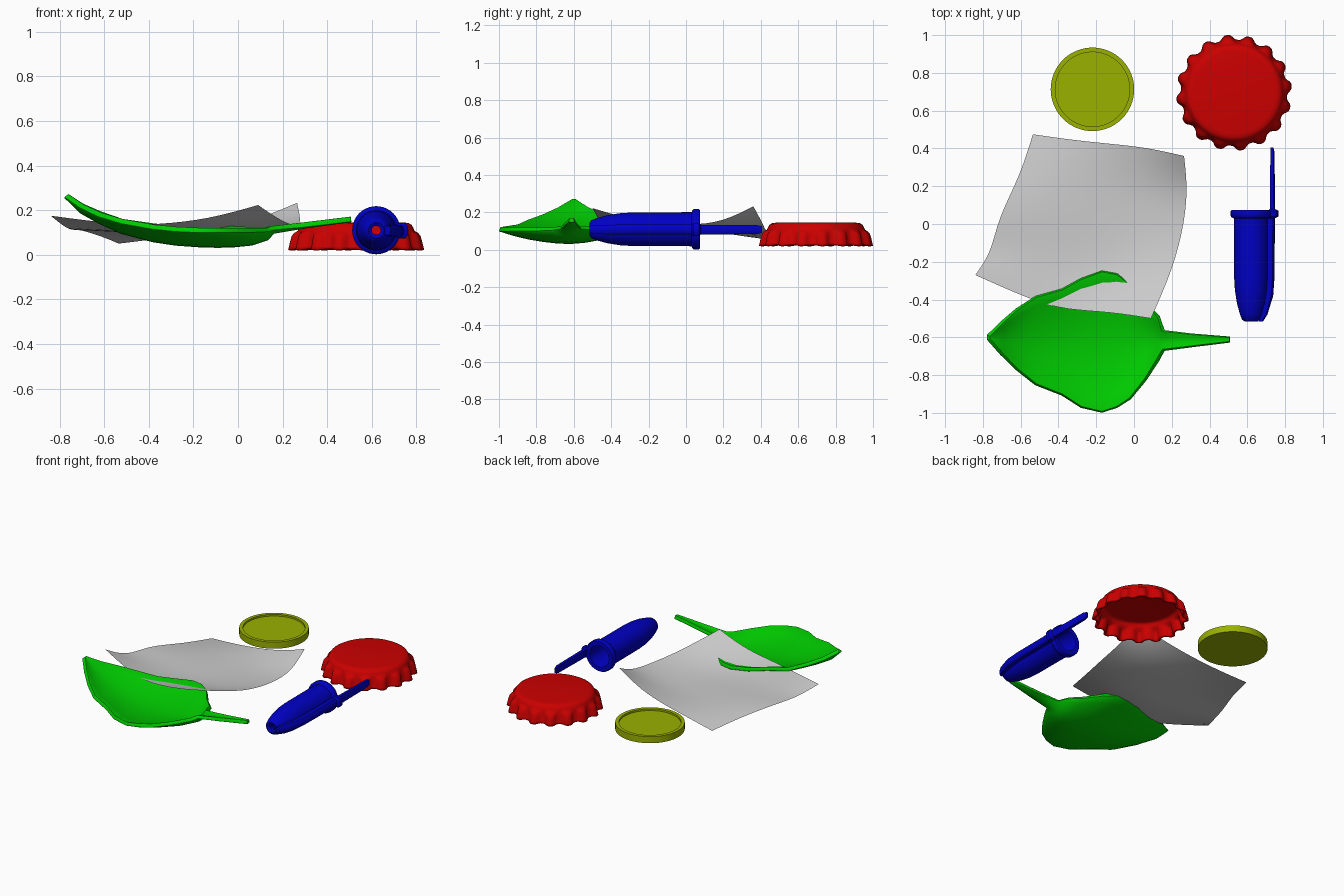
import bpy, bmesh, math

if "Cube" in bpy.data.objects:
    bpy.data.objects.remove(bpy.data.objects["Cube"])


def finish(obj, colour=None, angle=40):
    if colour:
        mat = bpy.data.materials.new(obj.name + "_material")
        mat.diffuse_color = (*colour, 1)
        mat.use_nodes = True
        mat.node_tree.nodes["Principled BSDF"].inputs["Base Color"].default_value = mat.diffuse_color
        obj.data.materials.append(mat)
    bpy.ops.object.select_all(action='DESELECT')
    obj.select_set(True)
    bpy.context.view_layer.objects.active = obj
    bpy.ops.object.shade_smooth_by_angle(angle=math.radians(angle))
    return obj


def loft(name, rows, ring=False, loop=False, caps=False):
    """Skin rows of points; ring closes each row, loop joins last row to first."""
    bm = bmesh.new()
    vs = [[bm.verts.new(p) for p in row] for row in rows]
    n, m = len(vs), len(vs[0])
    for i in range(n if loop else n - 1):
        for j in range(m if ring else m - 1):
            a, b = vs[i], vs[(i + 1) % n]
            k = (j + 1) % m
            bm.faces.new((a[j], a[k], b[k], b[j]))
    if caps:
        bm.faces.new(vs[0])
        bm.faces.new(vs[-1])
    bmesh.ops.recalc_face_normals(bm, faces=bm.faces)
    mesh = bpy.data.meshes.new(name)
    bm.to_mesh(mesh)
    bm.free()
    obj = bpy.data.objects.new(name, mesh)
    bpy.context.collection.objects.link(obj)
    return obj


def circle(r, n):
    return [(r * math.cos(math.tau * i / n), r * math.sin(math.tau * i / n)) for i in range(n)]


# Crumpled paper sheet: coarse control grid, front row to back row
paper_rows = [
    [(-.84, -.27, .175), (-.54, -.405, .135), (-.36, -.455, .135), (-.13, -.465, .16), (.09, -.5, .223)],
    [(-.755, -.15, .105), (-.52, -.18, .1), (-.28, -.22, .085), (-.04, -.24, .09), (.21, -.23, .14)],
    [(-.72, .03, .118), (-.47, .04, .1), (-.22, 0, .085), (.03, -.02, .085), (.27, .02, .13)],
    [(-.605, .25, .08), (-.4, .24, .085), (-.17, .22, .08), (.06, .19, .09), (.283, .2, .15)],
    [(-.535, .475, .05), (-.33, .445, .075), (-.13, .425, .105), (.07, .405, .15), (.265, .36, .233)],
]
paper = loft("paper_sheet", paper_rows)
if paper.data.polygons[0].normal.z < 0:
    paper.data.flip_normals()
sub = paper.modifiers.new("smooth", 'SUBSURF')
sub.levels = sub.render_levels = 2
sub.boundary_smooth = 'PRESERVE_CORNERS'
finish(paper, angle=60)

# Leaf with stem: x, near edge y, far edge y, midrib z, near edge z, far edge z
leaf_stations = [
    (-.77, -.61, -.59, .263, .266, .266),
    (-.70, -.69, -.52, .195, .218, .22),
    (-.62, -.77, -.45, .15, .18, .185),
    (-.52, -.85, -.385, .105, .15, .15),
    (-.38, -.905, -.345, .068, .125, .13),
    (-.28, -.97, -.29, .053, .115, .12),
    (-.17, -.996, -.25, .045, .11, .12),
    (-.09, -.97, -.265, .043, .11, .12),
    (-.02, -.925, -.315, .045, .11, .118),
    (.06, -.825, -.42, .053, .11, .115),
    (.13, -.715, -.49, .076, .112, .115),
    (.155, -.668, -.565, .105, .12, .12),
    (.3, -.65, -.582, .13, .135, .135),
    (.507, -.625, -.598, .158, .16, .16),
]
leaf_rows = []
for x, y0, y1, zm, z0, z1 in leaf_stations:
    mid, row = (y0 + y1) / 2, []
    for i in range(11):
        t = i / 5 - 1
        edge_y, edge_z, power = (y0, z0, 2) if t < 0 else (y1, z1, 1.6)
        row.append((x, mid + (edge_y - mid) * abs(t), zm + (edge_z - zm) * abs(t) ** power))
    leaf_rows.append(row)
leaf = loft("leaf", leaf_rows)
solid = leaf.modifiers.new("thickness", 'SOLIDIFY')
solid.thickness, solid.offset = .024, 0
bevel = leaf.modifiers.new("round_rim", 'BEVEL')
bevel.width, bevel.segments, bevel.angle_limit = .008, 2, math.radians(50)
finish(leaf, (0, .6, 0), 60)

# Coin with a raised rim around a recessed top face
coin_profile = [(.001, .107), (.197, .107), (.197, .119), (.221, .119), (.221, .073), (.001, .073)]
coin = loft("coin", [[(-.22 + x, .713 + y, z) for x, y in circle(r, 64)] for r, z in coin_profile],
            ring=True, caps=True)
finish(coin, (.32, .44, 0), 30)

# Crimped bottle cap: hollow shell, radius and flute strength down the profile
TEETH = 16
cap_profile = [(.215, .145, 0), (.235, .142, 0), (.249, .134, 0), (.257, .12, 0),
               (.262, .107, 0), (.264, .098, .6), (.267, .085, .9), (.272, .06, 1),
               (.277, .038, 1), (.281, .022, 1)]
cap_rows = []
for r, z, flute in cap_profile:
    row = []
    for i in range(TEETH * 10):
        a = math.tau * i / (TEETH * 10)
        w = .5 + .5 * math.cos(TEETH * (a - math.radians(7)))
        bump = w * w * (3 - 2 * w)
        rr = r + .026 * flute * bump
        lift = .005 * (1 - bump) if z == .022 else 0
        row.append((.53 + rr * math.cos(a), .695 + rr * math.sin(a), z + lift))
    cap_rows.append(row)
bottle_cap = loft("bottle_cap", cap_rows, ring=True)
# fill the flat top, then face the shell outwards
bm = bmesh.new()
bm.from_mesh(bottle_cap.data)
bm.verts.ensure_lookup_table()
top = bm.faces.new(bm.verts[:TEETH * 10])
bmesh.ops.recalc_face_normals(bm, faces=bm.faces)
if top.normal.z < 0:
    bmesh.ops.reverse_faces(bm, faces=bm.faces)
bm.to_mesh(bottle_cap.data)
bm.free()
solid = bottle_cap.modifiers.new("thickness", 'SOLIDIFY')
solid.thickness, solid.offset = .015, -1
finish(bottle_cap, (.6, 0, 0), 45)

# Pen cap: hollow tube along y with a hole through the tip and a flange at the mouth
BLUE = (0, 0, .55)
tube_profile = [(.02, -.505), (.035, -.515), (.048, -.507), (.06, -.475), (.075, -.42), (.086, -.35),
                (.09, -.28), (.091, .03), (.103, .035), (.108, .042), (.108, .068), (.103, .075),
                (.074, .075), (.072, .06), (.07, -.32), (.045, -.45), (.02, -.48)]
tube = loft("pen_cap_body", [[(.62 + x, y, .11 + z) for x, z in circle(r, 40)] for r, y in tube_profile],
            ring=True, loop=True)
finish(tube, BLUE)

# Pen cap clip: rib on the body running on past the mouth (y, x, half depth, half height)
clip_path = [(-.515, .672, .012, .02), (-.48, .69, .016, .024), (-.38, .715, .022, .026),
             (-.28, .722, .022, .026), (.03, .724, .022, .026), (.04, .737, .027, .035),
             (.07, .737, .027, .035), (.08, .733, .014, .026), (.38, .733, .011, .024),
             (.405, .73, .008, .018)]
section = [(-1, -1), (.5, -1), (.9, -.6), (1, 0), (.9, .6), (.5, 1), (-1, 1)]
clip = loft("pen_cap_clip", [[(x + sx * d, y, .108 + sz * h) for sx, sz in section]
                             for y, x, d, h in clip_path], ring=True, caps=True)
finish(clip, BLUE)
